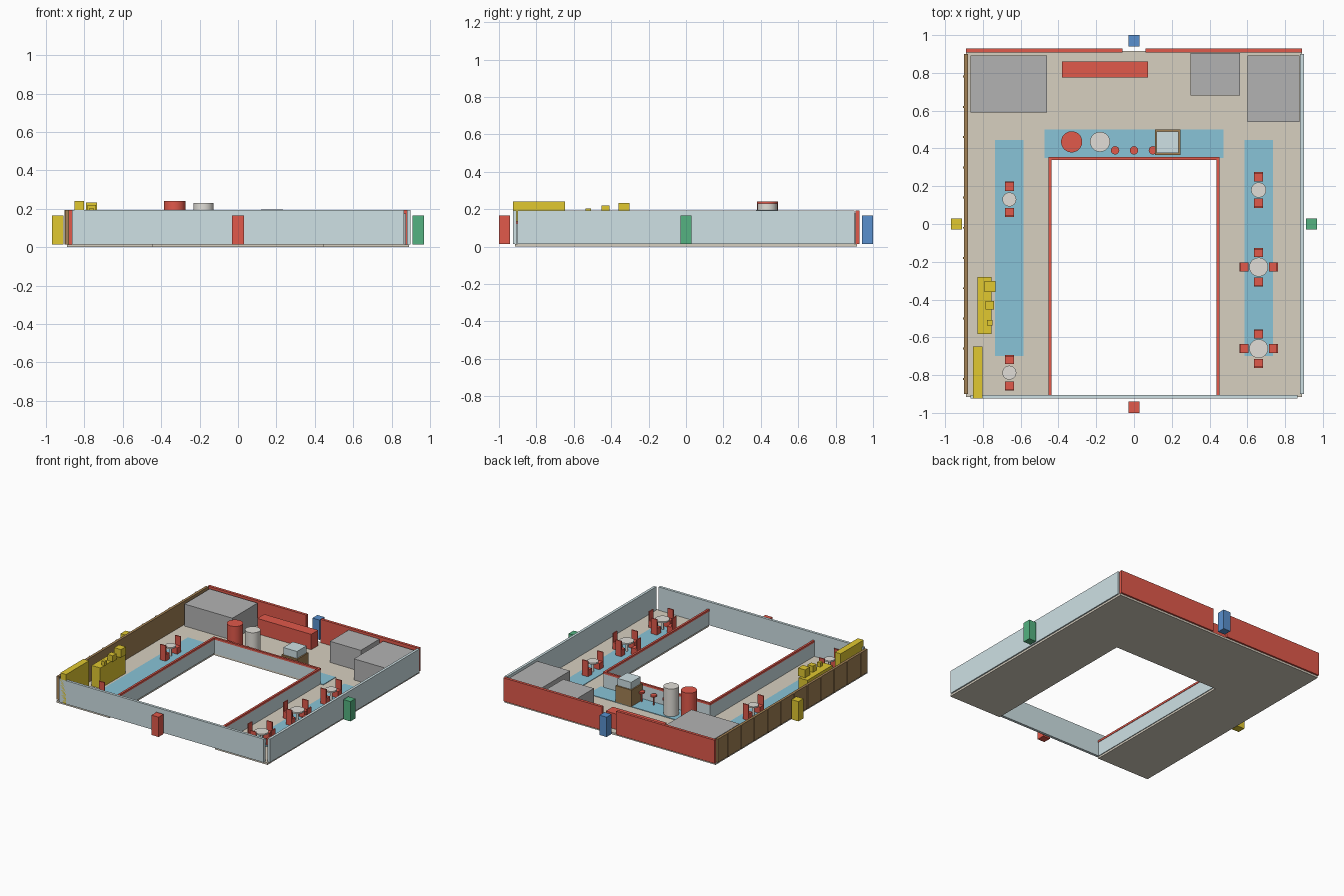
import bpy, bmesh, math

if "Cube" in bpy.data.objects:
    bpy.data.objects.remove(bpy.data.objects["Cube"])

COLORS = {
    "red": (0.75, 0.10, 0.07), "glass": (0.62, 0.75, 0.78), "brown": (0.36, 0.22, 0.09),
    "beige": (0.68, 0.63, 0.53), "blue": (0.25, 0.55, 0.68), "grey": (0.45, 0.45, 0.45),
    "white": (0.75, 0.73, 0.68), "yellow": (0.75, 0.58, 0.03), "green": (0.09, 0.45, 0.22),
    "deep_blue": (0.10, 0.28, 0.62),
}
MATS = {}
for key, rgb in COLORS.items():
    MATS[key] = bpy.data.materials.new(key)
    MATS[key].diffuse_color = (*rgb, 1)

FLOOR = 0.015   # top of the floor slab
TOP = 0.193     # top of the outer walls


def make(name, bm, color):
    mesh = bpy.data.meshes.new(name)
    bm.to_mesh(mesh)
    bm.free()
    mesh.materials.append(MATS[color])
    obj = bpy.data.objects.new(name, mesh)
    bpy.context.collection.objects.link(obj)
    return obj


def box(name, color, x, y, z):
    """Box from (min, max) ranges on each axis."""
    bm = bmesh.new()
    bmesh.ops.create_cube(bm, size=1)
    for v in bm.verts:
        v.co = [(r[0] + r[1]) / 2 + c * (r[1] - r[0]) for c, r in zip(v.co, (x, y, z))]
    return make(name, bm, color)


def cylinder(name, color, x, y, z, radius, sides=32):
    bm = bmesh.new()
    bmesh.ops.create_cone(bm, cap_ends=True, segments=sides, radius1=radius,
                          radius2=radius, depth=z[1] - z[0])
    bmesh.ops.translate(bm, verts=bm.verts, vec=(x, y, (z[0] + z[1]) / 2))
    for f in bm.faces:
        f.smooth = len(f.verts) == 4
    for e in bm.edges:
        e.smooth = e.calc_face_angle(0) < math.radians(40)
    return make(name, bm, color)


# U-shaped floor slab
bm = bmesh.new()
outline = [(-0.89, -0.915), (-0.445, -0.915), (-0.445, 0.345), (0.445, 0.345),
           (0.445, -0.915), (0.89, -0.915), (0.89, 0.915), (-0.89, 0.915)]
face = bm.faces.new([bm.verts.new((x, y, 0)) for x, y in outline])
ext = bmesh.ops.extrude_face_region(bm, geom=[face])
bmesh.ops.translate(bm, vec=(0, 0, FLOOR),
                    verts=[g for g in ext["geom"] if isinstance(g, bmesh.types.BMVert)])
bmesh.ops.recalc_face_normals(bm, faces=bm.faces)
make("floor", bm, "beige")

# Outer walls, with a doorway in the back
WALL = (FLOOR, TOP)
box("front_glass_wall", "glass", (-0.865, 0.865), (-0.925, -0.905), WALL)
box("right_glass_wall", "glass", (0.88, 0.90), (-0.90, 0.90), WALL)
box("left_wood_wall", "brown", (-0.90, -0.88), (-0.90, 0.90), WALL)
box("back_wall_left", "red", (-0.89, -0.06), (0.907, 0.928), WALL)
box("back_wall_right", "red", (0.06, 0.89), (0.907, 0.928), WALL)
for i in range(11):
    y = 0.78 - 0.16 * i
    box("wood_wall_batten", "brown", (-0.905, -0.90), (y - 0.005, y + 0.005), WALL)

# Courtyard glass with red rails
for name, color, z, t in (("courtyard_glass", "glass", (FLOOR, 0.122), 0.005),
                          ("courtyard_rail", "red", (0.122, 0.137), 0.008)):
    for x in (-0.444, 0.444):
        box(name, color, (x - t, x + t), (-0.905, 0.346 + t), z)
    box(name, color, (-0.444 + t, 0.444 - t), (0.346 - t, 0.346 + t), z)

# Blue floor zones
MAT = (FLOOR, 0.019)
for s in (-1, 1):
    box("side_floor_zone", "blue", sorted((s * 0.585, s * 0.735)), (-0.70, 0.445), MAT)
box("bar_floor_zone", "blue", (-0.475, 0.475), (0.35, 0.50), MAT)

# Service rooms
box("large_room_block", "grey", (-0.865, -0.46), (0.59, 0.893), (FLOOR, 0.183))
box("small_room_block", "grey", (0.30, 0.56), (0.68, 0.905), (FLOOR, 0.176))
box("corner_room_block", "grey", (0.60, 0.875), (0.54, 0.893), (FLOOR, 0.176))

# Counter, tanks, stools and kiosk
box("reception_counter", "red", (-0.38, 0.075), (0.775, 0.86), (FLOOR, 0.132))
cylinder("red_tank", "red", -0.33, 0.435, (FLOOR, 0.24), 0.056)
cylinder("white_tank", "white", -0.18, 0.435, (FLOOR, 0.23), 0.053)
for x in (-0.10, 0, 0.10):
    cylinder("stool_stem", "red", x, 0.39, (FLOOR, 0.085), 0.006, 12)
    cylinder("stool_seat", "red", x, 0.39, (0.085, 0.097), 0.022, 20)
box("kiosk_base", "brown", (0.11, 0.245), (0.365, 0.50), (FLOOR, 0.143))
box("kiosk_glass_top", "glass", (0.12, 0.235), (0.375, 0.49), (0.143, 0.197))


def chair(cx, cy, dx, dy):
    """Chair facing the table, with its back on the (dx, dy) side."""
    h = 0.024
    box("chair_seat", "red", (cx - h, cx + h), (cy - h, cy + h), (FLOOR, 0.067))
    bx, by = cx + dx * (h - 0.004), cy + dy * (h - 0.004)
    wx, wy = (0.004, h) if dx else (h, 0.004)
    box("chair_back", "red", (bx - wx, bx + wx), (by - wy, by + wy), (0.067, 0.137))


# Dining sets: x, y, table radius, chair distance, chair directions
PAIR = [(0, 1), (0, -1)]
FOUR = PAIR + [(1, 0), (-1, 0)]
for x, y, r, d, dirs in ((-0.66, 0.13, 0.037, 0.07, PAIR), (-0.66, -0.787, 0.037, 0.07, PAIR),
                         (0.66, 0.18, 0.04, 0.07, PAIR), (0.66, -0.228, 0.05, 0.078, FOUR),
                         (0.66, -0.66, 0.05, 0.078, FOUR)):
    cylinder("table_top", "white", x, y, (0.088, 0.099), r, 28)
    cylinder("table_stem", "white", x, y, (FLOOR, 0.088), 0.009, 12)
    for dx, dy in dirs:
        chair(x + dx * d, y + dy * d, dx, dy)

# Yellow panel and display stand with stepped boxes
box("yellow_panel", "yellow", (-0.852, -0.803), (-0.925, -0.648), (FLOOR, 0.24))
box("display_stand", "yellow", (-0.828, -0.755), (-0.582, -0.28), (FLOOR, 0.172))
for y, size in ((-0.332, 0.058), (-0.43, 0.044), (-0.523, 0.028)):
    h = size / 2
    box("display_box", "yellow", (-0.763 - h, -0.763 + h), (y - h, y + h),
        (0.172, 0.175 + size))

# Side marker posts
for color, x, y in (("red", 0, -0.97), ("deep_blue", 0, 0.97),
                    ("yellow", -0.94, 0), ("green", 0.94, 0)):
    box("marker_post", color, (x - 0.03, x + 0.03), (y - 0.03, y + 0.03), (FLOOR, 0.166))

for m in bpy.data.materials:
    if m.users and not m.is_grease_pencil:
        m.use_nodes = True
        m.node_tree.nodes["Principled BSDF"].inputs["Base Color"].default_value = m.diffuse_color
